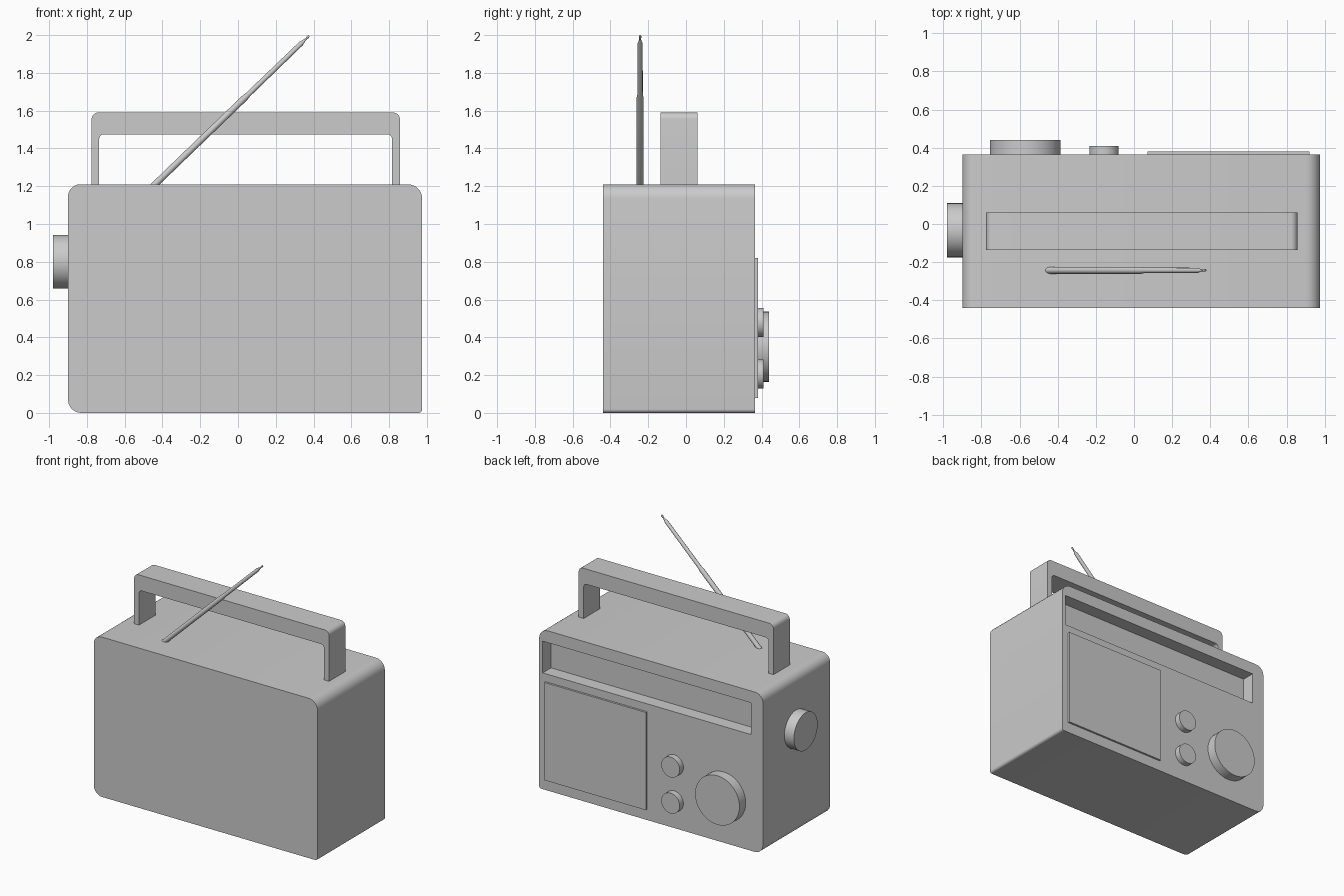
import bpy, bmesh, math
from mathutils import Vector

if "Cube" in bpy.data.objects:
    bpy.data.objects.remove(bpy.data.objects["Cube"])


def rounded(corners, steps=6):
    """Right-angled outline with per-corner fillets: (x, z, radius)."""
    pts = []
    n = len(corners)
    for i, (x, z, r) in enumerate(corners):
        p = Vector((x, z))
        if r == 0:
            pts.append(p)
            continue
        a = (Vector(corners[i - 1][:2]) - p).normalized() * r
        b = (Vector(corners[(i + 1) % n][:2]) - p).normalized() * r
        for k in range(steps + 1):
            t = math.pi / 2 * k / steps
            pts.append(p + a * (1 - math.sin(t)) + b * (1 - math.cos(t)))
    return pts


def smooth(ob):
    bpy.ops.object.select_all(action='DESELECT')
    ob.select_set(True)
    bpy.context.view_layer.objects.active = ob
    bpy.ops.object.shade_smooth_by_angle(angle=math.radians(35))


def extrude_y(name, pts, y0, y1):
    bm = bmesh.new()
    face = bm.faces.new([bm.verts.new((p.x, y0, p.y)) for p in pts])
    ext = bmesh.ops.extrude_face_region(bm, geom=[face])["geom"]
    bmesh.ops.translate(bm, vec=(0, y1 - y0, 0),
                        verts=[v for v in ext if isinstance(v, bmesh.types.BMVert)])
    bmesh.ops.recalc_face_normals(bm, faces=bm.faces)
    me = bpy.data.meshes.new(name)
    bm.to_mesh(me)
    bm.free()
    ob = bpy.data.objects.new(name, me)
    bpy.context.collection.objects.link(ob)
    smooth(ob)
    return ob


def box(name, x0, x1, y0, y1, z0, z1, r=0.0):
    return extrude_y(name, rounded([(x0, z0, r), (x1, z0, r), (x1, z1, r), (x0, z1, r)]), y0, y1)


def knob(name, loc, radius, depth, rot):
    bpy.ops.mesh.primitive_cylinder_add(vertices=40, radius=radius, depth=depth,
                                        location=loc, rotation=rot)
    ob = bpy.context.object
    ob.name = name
    smooth(ob)


# Case with rounded corners
body = extrude_y("body", rounded([(-0.9, 0, 0.07), (0.975, 0, 0.02),
                                  (0.975, 1.21, 0.075), (-0.9, 1.21, 0.065)]), -0.44, 0.365)

# Long tuning window recessed into the back face
cutter = box("window_cutter", -0.80, 0.945, 0.265, 0.5, 0.88, 1.12)
mod = body.modifiers.new("window", 'BOOLEAN')
mod.operation = 'DIFFERENCE'
mod.solver = 'EXACT'
mod.object = cutter
bpy.context.view_layer.objects.active = body
bpy.ops.object.modifier_apply(modifier=mod.name)
bpy.data.objects.remove(cutter)
smooth(body)

# Speaker panel
box("speaker_panel", 0.07, 0.92, 0.34, 0.38, 0.08, 0.82)

# Knobs on the back face and on the left side
face_y = (math.pi / 2, 0, 0)
knob("tuning_knob", (-0.57, 0.39, 0.35), 0.186, 0.10, face_y)
for i, z in enumerate((0.205, 0.478)):
    knob(f"small_knob_{i + 1}", (-0.157, 0.375, z), 0.077, 0.07, face_y)
knob("side_knob", (-0.93, -0.033, 0.80), 0.142, 0.10, (0, math.pi / 2, 0))

# Carry handle
extrude_y("handle", rounded([(-0.775, 1.19, 0), (-0.775, 1.59, 0.035), (0.857, 1.59, 0.035),
                             (0.857, 1.19, 0), (0.815, 1.19, 0), (0.815, 1.475, 0.025),
                             (-0.735, 1.475, 0.025), (-0.735, 1.19, 0)]), -0.135, 0.06)

# Telescopic antenna: position along the rod and radius of each section
start, end = Vector((-0.465, -0.243, 1.185)), Vector((0.376, -0.243, 1.996))
sections = [(0, 0.018), (0.60, 0.018), (0.615, 0.0145), (0.95, 0.0135),
            (0.975, 0.005), (0.985, 0.005), (0.99, 0.007), (1.0, 0.006)]
cu = bpy.data.curves.new("antenna", 'CURVE')
cu.dimensions = '3D'
cu.bevel_depth = 1.0
cu.bevel_resolution = 3
cu.use_fill_caps = True
sp = cu.splines.new('POLY')
sp.points.add(len(sections) - 1)
for pt, (t, r) in zip(sp.points, sections):
    pt.co = (*start.lerp(end, t), 1)
    pt.radius = r
antenna = bpy.data.objects.new("antenna", cu)
bpy.context.collection.objects.link(antenna)
